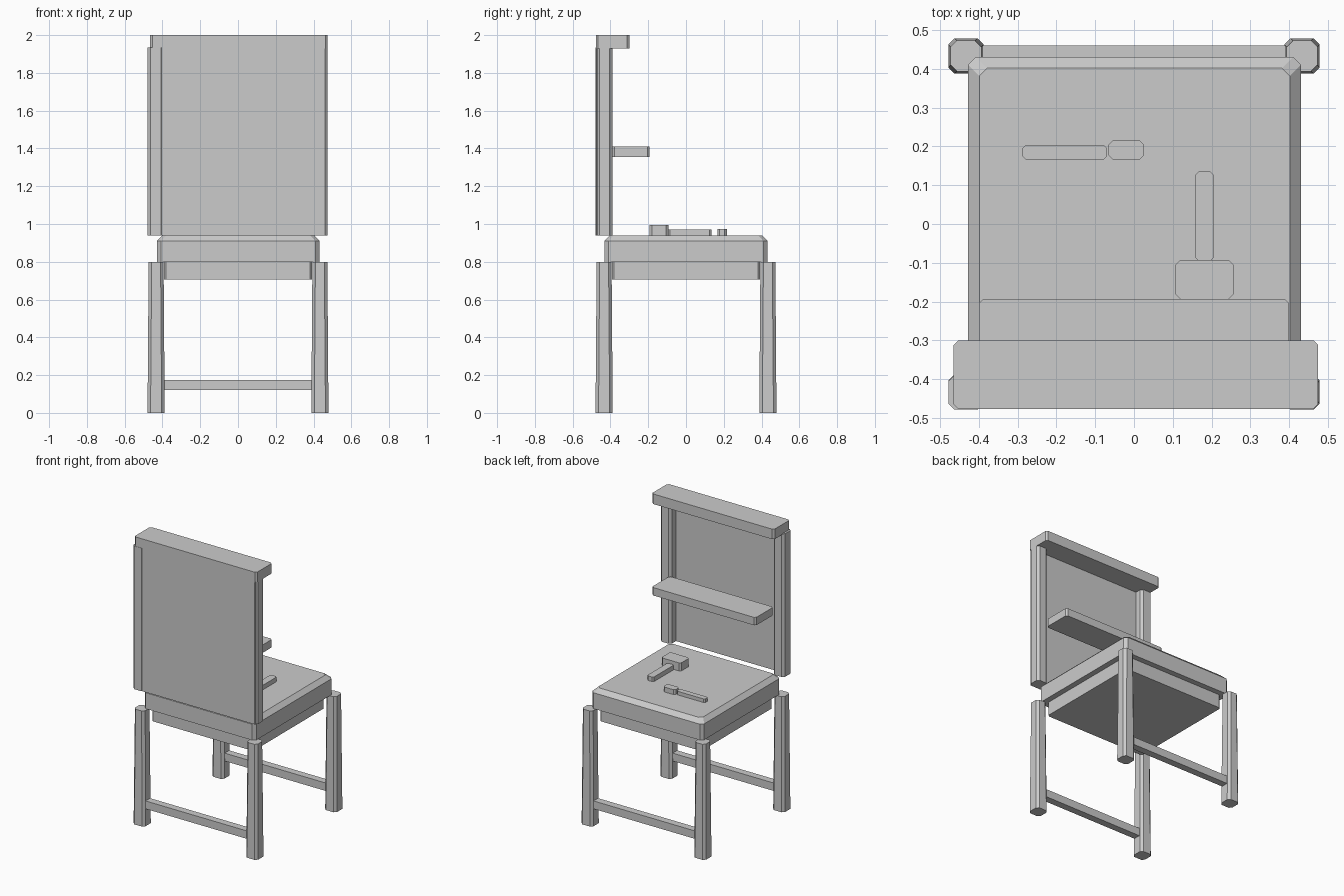
import bpy, bmesh

if "Cube" in bpy.data.objects:
    bpy.data.objects.remove(bpy.data.objects["Cube"])


def block(name, x, y, z, cut=0.012, taper=0.0, shift=(0, 0), top_bevel=0.0):
    """Upright block with chamfered corners; taper shrinks the top on each side."""
    def ring(inset, c, off):
        x0, x1 = x[0] + inset + off[0], x[1] - inset + off[0]
        y0, y1 = y[0] + inset + off[1], y[1] - inset + off[1]
        return [(x0 + c, y0), (x1 - c, y0), (x1, y0 + c), (x1, y1 - c),
                (x1 - c, y1), (x0 + c, y1), (x0, y1 - c), (x0, y0 + c)]

    levels = [(z[0], ring(0, cut, (0, 0)))]
    if top_bevel:
        levels.append((z[1] - top_bevel, ring(0, cut, shift)))
        levels.append((z[1], ring(top_bevel, cut, shift)))
    else:
        levels.append((z[1], ring(taper, cut, shift)))
    bm = bmesh.new()
    rings = [[bm.verts.new((px, py, h)) for px, py in pts] for h, pts in levels]
    bm.faces.new(rings[0][::-1])
    bm.faces.new(rings[-1])
    for a, b in zip(rings, rings[1:]):
        for i in range(8):
            j = (i + 1) % 8
            bm.faces.new((a[i], a[j], b[j], b[i]))
    mesh = bpy.data.meshes.new(name)
    bm.to_mesh(mesh)
    bm.free()
    obj = bpy.data.objects.new(name, mesh)
    bpy.context.collection.objects.link(obj)
    return obj


def span(sign, inner, outer):
    return tuple(sorted((sign * inner, sign * outer)))


# Tapered legs and low stretchers, front and back
for sy, end in ((-1, "front"), (1, "back")):
    for sx, side in ((-1, "left"), (1, "right")):
        block(f"{end}_{side}_leg", span(sx, 0.388, 0.479), span(sy, 0.388, 0.479),
              (0, 0.8), cut=0.016, taper=0.006)
    block(f"{end}_stretcher", (-0.395, 0.395), span(sy, 0.41, 0.46),
          (0.12, 0.175), cut=0.004)

# Apron and bevelled seat
block("apron", (-0.392, 0.392), (-0.392, 0.392), (0.705, 0.8))
block("seat", (-0.428, 0.431), (-0.431, 0.431), (0.8, 0.94), cut=0.02, top_bevel=0.029)

# Back posts, panel, top rail and shelf
block("left_back_post", (-0.479, -0.392), (-0.479, -0.39), (0.94, 1.935), cut=0.016)
block("right_back_post", (0.39, 0.475), (-0.474, -0.388), (0.94, 1.935), cut=0.016)
block("back_panel", (-0.44, 0.465), (-0.4755, -0.447), (0.94, 1.935), cut=0.004)
block("top_rail", (-0.465, 0.475), (-0.477, -0.3), (1.93, 2.0))
block("shelf", (-0.4, 0.4), (-0.39, -0.193), (1.355, 1.41))

# Mallet and chisel lying on the seat
block("mallet_head", (0.107, 0.257), (-0.193, -0.093), (0.938, 0.996))
block("mallet_handle", (0.157, 0.207), (-0.095, 0.135), (0.938, 0.972), cut=0.01)
block("chisel_blade", (-0.287, -0.07), (0.166, 0.204), (0.938, 0.965), cut=0.008)
block("chisel_handle", (-0.066, 0.026), (0.166, 0.216), (0.938, 0.974))
